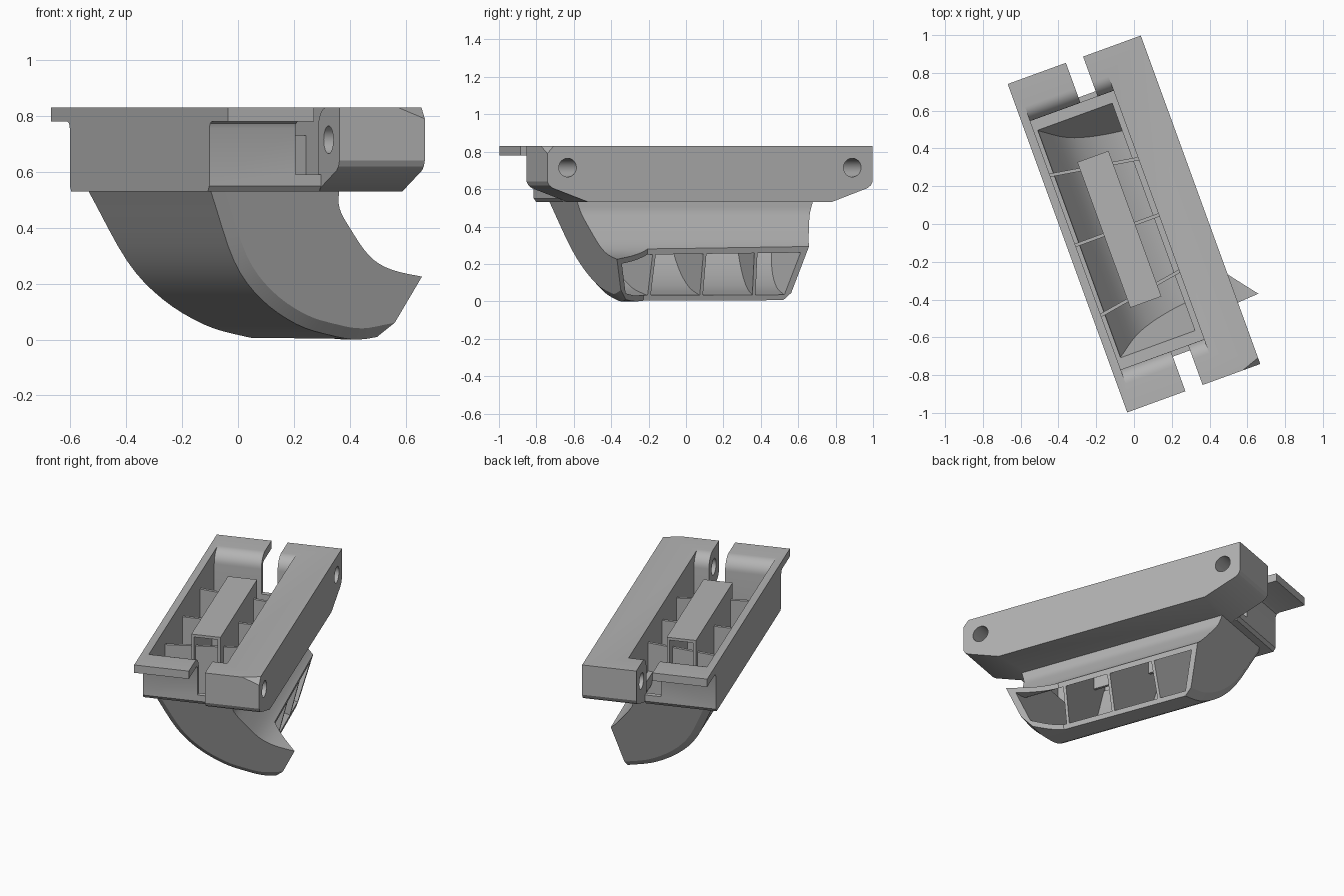
import bpy, bmesh, math
from mathutils import Matrix, Vector

cube = bpy.data.objects.get("Cube")
if cube:
    bpy.data.objects.remove(cube)

grey = bpy.data.materials.new("plain grey")
grey.use_nodes = True
grey.diffuse_color = (0.45, 0.45, 0.45, 1)
grey.node_tree.nodes["Principled BSDF"].inputs["Base Color"].default_value = (0.45, 0.45, 0.45, 1)
TURN = Matrix.Rotation(math.radians(20), 4, 'Z')


def finish(name, bm):
    """Turn a bmesh into an object, swung to the part's final heading."""
    bmesh.ops.recalc_face_normals(bm, faces=bm.faces)
    bm.transform(TURN)
    mesh = bpy.data.meshes.new(name)
    bm.to_mesh(mesh)
    bm.free()
    mesh.materials.append(grey)
    ob = bpy.data.objects.new(name, mesh)
    bpy.context.collection.objects.link(ob)
    return ob


def loft(rings):
    """Skin a row of equal rings and cap both ends."""
    bm = bmesh.new()
    rows = [[bm.verts.new(p) for p in ring] for ring in rings]
    n = len(rows[0])
    for a, b in zip(rows, rows[1:]):
        for i in range(n):
            j = (i + 1) % n
            bm.faces.new((a[i], a[j], b[j], b[i]))
    bm.faces.new(rows[0])
    bm.faces.new(rows[-1])
    bmesh.ops.recalc_face_normals(bm, faces=bm.faces)
    return bm


def across(profile, u0, u1):
    """Extrude a length/height profile sideways."""
    return loft([[(u, v, z) for v, z in profile] for u in (u0, u1)])


def along(profile, *cuts):
    """Extrude a side/height profile lengthwise."""
    return loft([[(u, f(u, z), z) for u, z in profile] for f in cuts])


def mirrored(half):
    return half + [(-v, z) for v, z in reversed(half)]


def smooth(pts, n=4):
    """Catmull-Rom curve through the points."""
    p = [Vector(q) for q in pts]
    p = [2 * p[0] - p[1]] + p + [2 * p[-1] - p[-2]]
    out = []
    for a, b, c, d in zip(p, p[1:], p[2:], p[3:]):
        for i in range(n):
            t = i / n
            out.append(0.5 * (2 * b + (c - a) * t + (2 * a - 5 * b + 4 * c - d) * t ** 2
                              + (3 * b - a - 3 * c + d) * t ** 3))
    return [tuple(q) for q in out + [p[-2]]]


def inset(chain, dist):
    """Shift an open chain to its left."""
    out = []
    for i, q in enumerate(chain):
        a = Vector(chain[max(i - 1, 0)])
        b = Vector(chain[min(i + 1, len(chain) - 1)])
        d = (b - a).normalized()
        out.append((q[0] - d.y * dist, q[1] + d.x * dist))
    return out


def cut(ob, *cutters):
    for c in cutters:
        m = ob.modifiers.new("cut", 'BOOLEAN')
        m.operation, m.solver, m.object = 'DIFFERENCE', 'EXACT', c
    bpy.context.view_layer.update()
    mesh = bpy.data.meshes.new_from_object(ob.evaluated_get(bpy.context.evaluated_depsgraph_get()))
    ob.modifiers.clear()
    ob.data = mesh


# Curved walls of the scoop, in side/height
outer = smooth([(-.336, .53), (-.218, .28), (-.10, .145), (.045, .055), (.18, .015), (.29, 0), (.41, .02)])
inner = smooth([(.52, .22), (.374, .25), (.283, .30), (.197, .40), (.15, .47), (.14, .535)])


def end(half, sign):
    return lambda u, z: sign * (half + .32 * z)


# Cutters
hollow = finish("hollow_cutter", along(
    [(-.31, .6)] + inset(outer, .03) + [(.75, .05), (.75, .19)] + inset(inner, .03) + [(.11, .6)],
    end(.465, -1), end(.465, 1)))
plan = [(.27, .8), (.295, -.33), (.69, -.814), (.9, -.814), (.9, .8)]
mouth = finish("mouth_cutter", loft(
    [[(u + .25 * (z - .225), v, z) for u, v in plan] for z in (-.1, .4)]))
arc = [(.78 - .08 * math.cos(a), .75 + .08 * math.sin(a))
       for a in (math.radians(t) for t in range(0, 91, 10))]
cavity = finish("cavity_cutter", across(mirrored([(.70, .55)] + arc + [(.78, .9)]), -.33, .14))
slot = finish("slot_cutter", across([(-1, .59), (1, .59), (1, .9), (-1, .9)], -.047, .05))
pins = []
for s in (-1, 1):
    ring = [(s * .81 + .05 * math.cos(a), .715 + .05 * math.sin(a))
            for a in (math.tau * i / 32 for i in range(32))]
    pins.append(finish("pin_cutter", across(ring, 0, .5)))
cutters = [hollow, mouth, cavity, slot] + pins

# Scoop hull with chamfered ends and flared mouth
lip = [(.47, .06), (.53, .20)]
body = outer + lip + inner
trimmed = inset(outer, .04) + [(.45, .09), (.51, .205)] + inner
rings = []
for shape, half, s in ((trimmed, .5, -1), (body, .47, -1), (body, .47, 1), (trimmed, .5, 1)):
    rings.append([(u, s * (half + .32 * z), z) for u, z in shape])
hull = finish("scoop_hull", loft(rings))
cut(hull, hollow, mouth)

# Upper tray with end flanges
tray = finish("upper_tray", across(mirrored(
    [(.925, .83), (.925, .78), (.755, .78), (.737, .773), (.73, .755), (.73, .55), (.715, .53)]),
    -.375, .05))
cut(tray, cavity, slot, hollow)

# Long side block with a clipped corner and pin holes
bm = across(mirrored([(.925, .83), (.925, .64), (.915, .62), (.895, .605), (.69, .53)]), .05, .375)
p, q, r = Vector((.375, -.89, .83)), Vector((.275, -.925, .83)), Vector((.375, -.925, .79))
normal = (q - p).cross(r - p)
if normal.z < 0:
    normal.negate()
res = bmesh.ops.bisect_plane(bm, geom=bm.verts[:] + bm.edges[:] + bm.faces[:],
                             plane_co=p, plane_no=normal, clear_outer=True)
bmesh.ops.holes_fill(bm, edges=[e for e in bm.edges if e.is_boundary])
block = finish("side_block", bm)
cut(block, cavity, hollow, *pins)

# Fanned ribs, which also divide the mouth
section = ([(-.345, .73), (-.345, .55)] + inset(outer, .015) + inset(inner, .015)
           + [(.15, .55), (.15, .73)])
parts = [hull, tray, block]
for name, k in (("front_rib", -1), ("middle_rib", 0), ("back_rib", 1)):
    def face(t, k=k):
        return lambda u, z: k * (.34 - .165 * u) + t
    rib = finish(name, along(section, face(-.009), face(.009)))
    cut(rib, mouth)
    parts.append(rib)

# Inverted channel in the middle of the tray
channel = [(-.17, .48), (-.17, .82), (.005, .82), (.005, .48), (-.012, .48),
           (-.012, .803), (-.153, .803), (-.153, .48)]
parts.append(finish("centre_channel", along(channel, lambda u, z: -.41, lambda u, z: .41)))

for c in cutters:
    bpy.data.objects.remove(c)

# Smooth the curved walls, keep the corners crisp
bpy.ops.object.select_all(action='DESELECT')
for ob in parts:
    ob.select_set(True)
bpy.context.view_layer.objects.active = hull
bpy.ops.object.shade_smooth_by_angle(angle=math.radians(25))
